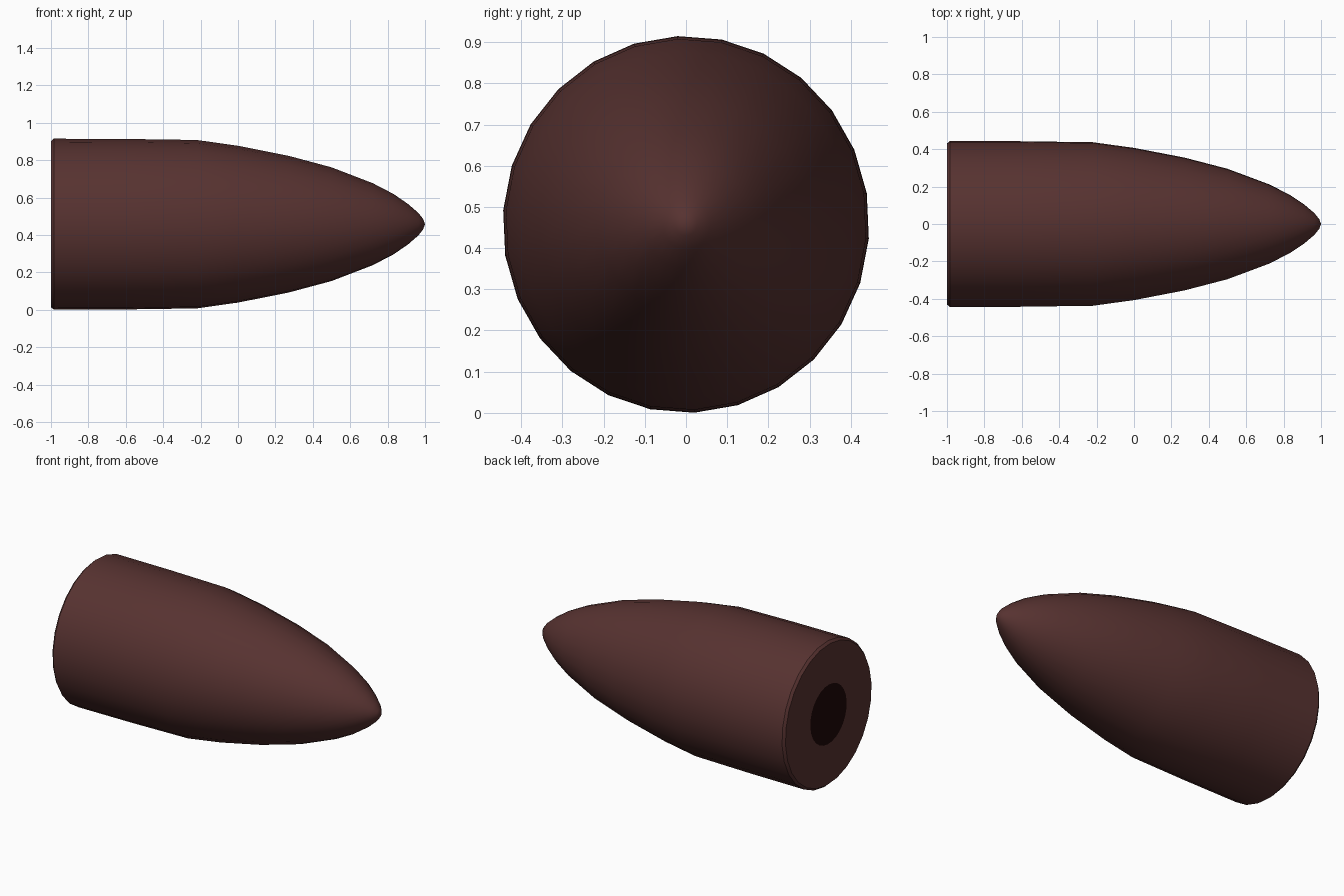
import bpy, bmesh, math

if "Cube" in bpy.data.objects:
    bpy.data.objects.remove(bpy.data.objects["Cube"])

SIDES = 26
RY, RZ, CZ = 0.445, 0.4575, 0.4575


def material(name, rgb):
    m = bpy.data.materials.new(name)
    m.diffuse_color = (*rgb, 1)
    m.use_nodes = True
    m.node_tree.nodes["Principled BSDF"].inputs["Base Color"].default_value = m.diffuse_color
    return m


brown = material("dark reddish brown", (0.095, 0.032, 0.030))
black = material("near black", (0.012, 0.002, 0.002))


def ring(bm, x, r):
    # slightly oval ring around the long axis, r is a fraction of full radius
    vs = []
    for i in range(SIDES):
        a = 2 * math.pi * i / SIDES - math.radians(2.6)
        vs.append(bm.verts.new((x, RY * r * math.sin(a), CZ + RZ * r * math.cos(a))))
    return vs


# Shell: profile from base hole edge to nose (x, radius fraction)
profile = [(-1.0, 0.41), (-1.0, 0.97), (-0.985, 1.0), (-0.6, 0.997), (-0.22, 0.985),
           (0.0, 0.917), (0.27, 0.80), (0.5, 0.665), (0.72, 0.48),
           (0.83, 0.355), (0.91, 0.235), (0.965, 0.13), (0.99, 0.06)]
bm = bmesh.new()
rings = [ring(bm, x, r) for x, r in profile]
for a, b in zip(rings, rings[1:]):
    for i in range(SIDES):
        j = (i + 1) % SIDES
        bm.faces.new((a[i], a[j], b[j], b[i]))
tip = bm.verts.new((1.0, 0, CZ))
for i in range(SIDES):
    bm.faces.new((rings[-1][i], rings[-1][(i + 1) % SIDES], tip))
# Dark centre of the base
cap = bm.faces.new(rings[0])
cap.material_index = 1
bmesh.ops.recalc_face_normals(bm, faces=bm.faces)

me = bpy.data.meshes.new("pointed_shell")
bm.to_mesh(me)
bm.free()
me.materials.append(brown)
me.materials.append(black)
shell = bpy.data.objects.new("pointed_shell", me)
bpy.context.collection.objects.link(shell)
bpy.context.view_layer.objects.active = shell
shell.select_set(True)
bpy.ops.object.shade_smooth_by_angle(angle=math.radians(40))
